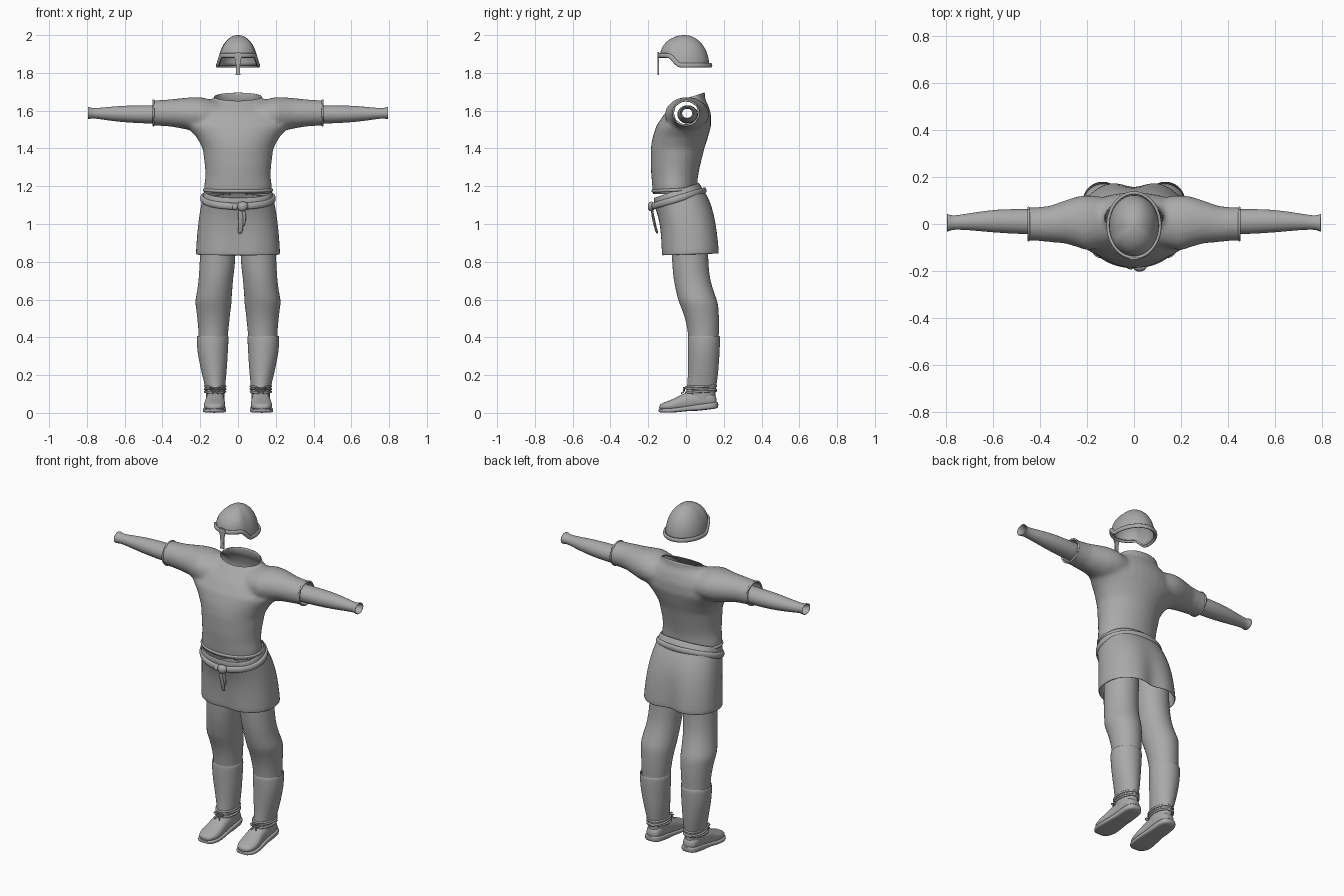
import bpy, bmesh, math
from mathutils import Vector

if "Cube" in bpy.data.objects:
    bpy.data.objects.remove(bpy.data.objects["Cube"])

grey = bpy.data.materials.new("plain_grey")
grey.diffuse_color = (0.4, 0.4, 0.4, 1)
grey.use_nodes = True
grey.node_tree.nodes["Principled BSDF"].inputs["Base Color"].default_value = grey.diffuse_color


def finish(name, bm, mirror=False, subsurf=1, thick=0.0):
    """Turn a bmesh into a named smooth object."""
    bmesh.ops.recalc_face_normals(bm, faces=bm.faces)
    me = bpy.data.meshes.new(name)
    bm.to_mesh(me)
    bm.free()
    me.materials.append(grey)
    ob = bpy.data.objects.new(name, me)
    bpy.context.collection.objects.link(ob)
    bpy.ops.object.select_all(action='DESELECT')
    ob.select_set(True)
    bpy.context.view_layer.objects.active = ob
    bpy.ops.object.shade_smooth_by_angle(angle=math.radians(55))
    if mirror:
        ob.modifiers.new("mirror", 'MIRROR').use_mirror_merge = False
    if thick:
        m = ob.modifiers.new("thickness", 'SOLIDIFY')
        m.thickness, m.offset = thick, -1
    if subsurf:
        m = ob.modifiers.new("smooth", 'SUBSURF')
        m.levels = m.render_levels = subsurf
    return ob


def loft(bm, rings, axis='z', p=2.0, cap=False, shape=None, n=32):
    """Rings are (t, centre a, centre b, radius a, radius b, tilt)."""
    loops = []
    for t, ca, cb, ra, rb, *tilt in rings:
        loop = []
        for i in range(n):
            th = 2 * math.pi * i / n
            c, s = math.cos(th), math.sin(th)
            a = ra * math.copysign(abs(c) ** (2 / p), c)
            b = rb * math.copysign(abs(s) ** (2 / p), s)
            tt = t + (tilt[0] * b if tilt else 0)
            a, b = ca + a, cb + b
            co = {'z': (a, b, tt), 'x': (tt, a, b), 'y': (a, tt, b)}[axis]
            loop.append(bm.verts.new(shape(Vector(co)) if shape else co))
        loops.append(loop)
    for lo, hi in zip(loops, loops[1:]):
        for i in range(n):
            j = (i + 1) % n
            bm.faces.new((lo[i], lo[j], hi[j], hi[i]))
    if cap:
        bm.faces.new(loops[0])
        bm.faces.new(loops[-1])


def part(name, rings, axis='z', p=2.0, cap=False, shape=None, **kw):
    bm = bmesh.new()
    loft(bm, rings, axis, p, cap, shape)
    return finish(name, bm, **kw)


def tube(name, pts, r, closed=False, mirror=False, flat=1.0, n=10):
    """Sweep a round or upright-flattened cord along points."""
    bm = bmesh.new()
    pts = [Vector(q) for q in pts]
    loops = []
    for k, q in enumerate(pts):
        if closed:
            d = pts[(k + 1) % len(pts)] - pts[k - 1]
        else:
            d = pts[min(k + 1, len(pts) - 1)] - pts[max(k - 1, 0)]
        d.normalize()
        ref = Vector((0, 0, 1)) if abs(d.z) < 0.8 else Vector((1, 0, 0))
        u = d.cross(ref).normalized()
        v = u.cross(d)
        loops.append([bm.verts.new(q + r * (flat * u * math.cos(6.28319 * i / n)
                                            + v * math.sin(6.28319 * i / n))) for i in range(n)])
    for k in range(len(loops) - (0 if closed else 1)):
        lo, hi = loops[k], loops[(k + 1) % len(loops)]
        for i in range(n):
            bm.faces.new((lo[i], lo[(i + 1) % n], hi[(i + 1) % n], hi[i]))
    if not closed:
        bm.faces.new(loops[0])
        bm.faces.new(loops[-1])
    return finish(name, bm, mirror)


def oval(cx, cy, z, rx, ry, tilt=0, n=40):
    return [(cx + rx * math.cos(6.28319 * i / n), cy + ry * math.sin(6.28319 * i / n),
             z + tilt * ry * math.sin(6.28319 * i / n)) for i in range(n)]


# Tunic: torso and two sleeves fused into one skin, then cut open
bm = bmesh.new()
loft(bm, [(1.12, 0, -.055, .176, .115), (1.2, 0, -.06, .18, .119), (1.25, 0, -.06, .173, .123),
          (1.3, 0, -.057, .175, .13), (1.4, 0, -.045, .187, .142), (1.46, 0, -.03, .22, .147),
          (1.52, 0, -.012, .275, .145), (1.58, 0, .008, .25, .125), (1.63, 0, .025, .185, .093),
          (1.66, 0, .033, .13, .068), (1.72, 0, .037, .116, .062)], cap=True)
for s in (1, -1):
    loft(bm, [(s * x, y, z, a, b) for x, y, z, a, b in (
        (.08, .01, 1.565, .1, .08), (.2, .005, 1.58, .118, .092), (.25, .01, 1.583, .105, .088),
        (.3, .008, 1.586, .09, .08), (.36, 0, 1.588, .077, .072), (.42, 0, 1.588, .071, .068),
        (.5, 0, 1.588, .071, .068))], 'x', cap=True)
raw = finish("tunic_base", bm, subsurf=0)
m = raw.modifiers.new("fuse", 'REMESH')
m.mode, m.voxel_size = 'VOXEL', 0.013
m = raw.modifiers.new("relax", 'SMOOTH')
m.factor, m.iterations = 0.5, 5
fused = bpy.data.meshes.new_from_object(raw.evaluated_get(bpy.context.evaluated_depsgraph_get()))
bpy.data.objects.remove(raw)
bm = bmesh.new()
bm.from_mesh(fused)


def cut(co, no, keep=lambda f: True):
    faces = [f for f in bm.faces if keep(f)]
    geom = faces + list({e for f in faces for e in f.edges}) + list({v for f in faces for v in f.verts})
    bmesh.ops.bisect_plane(bm, geom=geom, plane_co=co, plane_no=no, clear_outer=True)


cut((.45, 0, 0), (1, 0, 0))
cut((-.45, 0, 0), (-1, 0, 0))
cut((0, 0, 1.16), (0, 0, -1))
cut((0, -.035, 1.655), (0, -.3, 1),
    lambda f: abs(f.calc_center_median().x) < .15 and f.calc_center_median().z > 1.6)
finish("tunic", bm, subsurf=0, thick=.005)
tube("tunic_hem", oval(0, -.057, 1.18, .178, .118, .05), .009, closed=True)

# Sleeve cuffs and forearm wraps
cuff = [(.448, .069 * math.cos(a), 1.588 + .066 * math.sin(a)) for a in
        [6.28319 * i / 28 for i in range(28)]]
tube("sleeve_cuff", cuff, .006, closed=True, mirror=True)
part("forearm_sleeve", [(.4, .008, 1.58, .055, .05), (.46, .01, 1.58, .053, .048),
                        (.54, .012, 1.581, .052, .047), (.62, .012, 1.583, .046, .043),
                        (.7, .01, 1.584, .036, .034), (.765, .006, 1.586, .029, .026),
                        (.78, .005, 1.587, .033, .03), (.795, .005, 1.588, .039, .033)],
     'x', mirror=True, thick=.004)


# Skirt with a soft groove down the middle, front and back
def groove(v):
    low = min(1, max(0, (1.12 - v.z) / .25))
    depth = (.2 if v.y > 0 else .12) * low
    v.y *= 1 - depth * math.exp(-(v.x / .05) ** 2)
    return v


part("skirt", [(.838, 0, .025, .222, .16, .03), (.85, 0, .025, .224, .162, .03),
               (.95, 0, .018, .217, .157, .03), (1.03, 0, .005, .208, .153, .08),
               (1.09, 0, -.015, .198, .144, .2), (1.125, 0, -.032, .19, .135, .3),
               (1.16, 0, -.047, .184, .126, .33), (1.18, 0, -.05, .178, .12, .33)],
     p=2.35, shape=groove, thick=.006)

# Belt with knot and hanging ends
tube("belt", oval(0, -.04, 1.135, .19, .138, .3), .019, closed=True, flat=.6)
part("belt_knot", [(-.005, -.18, 1.093, .004, .006), (.005, -.182, 1.093, .018, .024),
                   (.025, -.184, 1.092, .02, .027), (.045, -.182, 1.095, .017, .022),
                   (.055, -.178, 1.097, .004, .006)], 'x', cap=True)
part("belt_loop", [(-.035, -.175, 1.09, .004, .005), (-.025, -.18, 1.09, .013, .016),
                   (-.008, -.18, 1.09, .014, .018), (0, -.18, 1.09, .006, .008)], 'x', cap=True)
tube("belt_end_long", [(.015, -.18, 1.08), (.012, -.176, 1.04), (.018, -.165, .99), (.008, -.15, .945)],
     .014, flat=.5)
tube("belt_end_short", [(.025, -.18, 1.08), (.034, -.174, 1.04), (.026, -.16, .985)], .012, flat=.5)

# Trouser legs
part("trouser_leg", [(1.0, .105, .02, .09, .1), (.84, .106, .02, .095, .096), (.76, .112, .025, .093, .096),
                     (.7, .118, .032, .091, .097), (.64, .124, .048, .093, .1), (.6, .13, .06, .096, .103),
                     (.57, .13, .07, .095, .101), (.54, .13, .077, .09, .096), (.5, .13, .085, .086, .09),
                     (.44, .13, .092, .079, .083), (.36, .132, .094, .075, .078)], mirror=True)

# Tall boots: shaft, foot, sole and ankle laces
part("boot_shaft", [(.395, .134, .094, .077, .079), (.412, .134, .095, .082, .083), (.4, .134, .095, .085, .086),
                    (.33, .135, .094, .082, .085), (.26, .13, .092, .073, .082), (.2, .126, .09, .064, .08),
                    (.14, .121, .083, .053, .077), (.1, .12, .077, .05, .078), (.06, .12, .08, .048, .076)],
     mirror=True)
part("boot_foot", [(-.142, .126, .03, .02, .01), (-.128, .126, .033, .044, .019), (-.09, .125, .036, .058, .028),
                   (-.04, .123, .047, .055, .04), (0, .121, .06, .05, .051), (.06, .12, .072, .048, .052),
                   (.12, .12, .074, .047, .045), (.15, .12, .065, .038, .035), (.163, .12, .06, .02, .02)],
     'y', p=2.3, cap=True, mirror=True)
part("boot_sole", [(-.147, .126, .013, .025, .008), (-.13, .126, .012, .05, .011), (-.085, .126, .012, .064, .012),
                   (-.03, .123, .018, .06, .013), (.03, .121, .026, .053, .014), (.05, .12, .027, .053, .018),
                   (.13, .12, .037, .053, .018), (.158, .12, .04, .042, .018), (.172, .12, .043, .02, .014)],
     'y', p=4, cap=True, mirror=True)
for k, z in enumerate((.112, .126, .14)):
    tube(f"ankle_lace_{k + 1}", oval(.121, .08, z, .054, .08, (.06, -.04, .03)[k], 28), .006,
         closed=True, mirror=True)
for k, s in enumerate((-1, 1)):
    tube(f"lace_bow_{k + 1}", [(.12, -.004, .125), (.12 + s * .02, -.014, .137), (.12 + s * .036, -.008, .128),
                               (.12 + s * .02, -.014, .115), (.12, -.006, .122)], .005, mirror=True)
    tube(f"lace_end_{k + 1}", [(.12, -.004, .122), (.12 + s * .01, -.018, .108), (.12 + s * .018, -.028, .1)],
         .004, mirror=True)


# Helmet: dome that follows a stepped rim, raised at the brow
def rim_z(y):
    t = min(1, max(0, (-.03 - y) / .065))
    return 1.838 + .052 * t * t * (3 - 2 * t)


bm = bmesh.new()
n, rows = 48, 14
grid = []
for k in range(rows):
    e = math.pi / 2 * k / rows
    row = []
    for i in range(n):
        a = 6.28319 * i / n
        base = rim_z(-.005 + .132 * math.sin(a))
        row.append(bm.verts.new((.106 * math.cos(a) * math.cos(e),
                                 -.007 + .13 * math.sin(a) * math.cos(e),
                                 base + (2.0 - base) * math.sin(e))))
    grid.append(row)
top = bm.verts.new((0, -.007, 2.0))
for k in range(rows):
    for i in range(n):
        j = (i + 1) % n
        bm.faces.new((grid[k][i], grid[k][j], grid[k + 1][j], grid[k + 1][i]) if k < rows - 1
                     else (grid[k][i], grid[k][j], top))
finish("helmet_dome", bm, subsurf=0, thick=.006)
rim = [(x, y, rim_z(y) + .002) for x, y, _ in oval(0, -.006, 0, .11, .138, n=64)]
tube("helmet_rim", rim, .013, closed=True, flat=.6)

# Nose guard hanging from the brow
bm = bmesh.new()
outline = [(.012, 1.79), (.011, 1.83), (.013, 1.865), (.024, 1.895), (.012, 1.91)]
outline += [(-x, z) for x, z in reversed(outline)]
face = bm.faces.new([bm.verts.new((x, -.15, z)) for x, z in outline])
ext = bmesh.ops.extrude_face_region(bm, geom=[face])
bmesh.ops.translate(bm, vec=(0, .007, 0), verts=[v for v in ext["geom"] if isinstance(v, bmesh.types.BMVert)])
finish("nose_guard", bm, subsurf=0)
